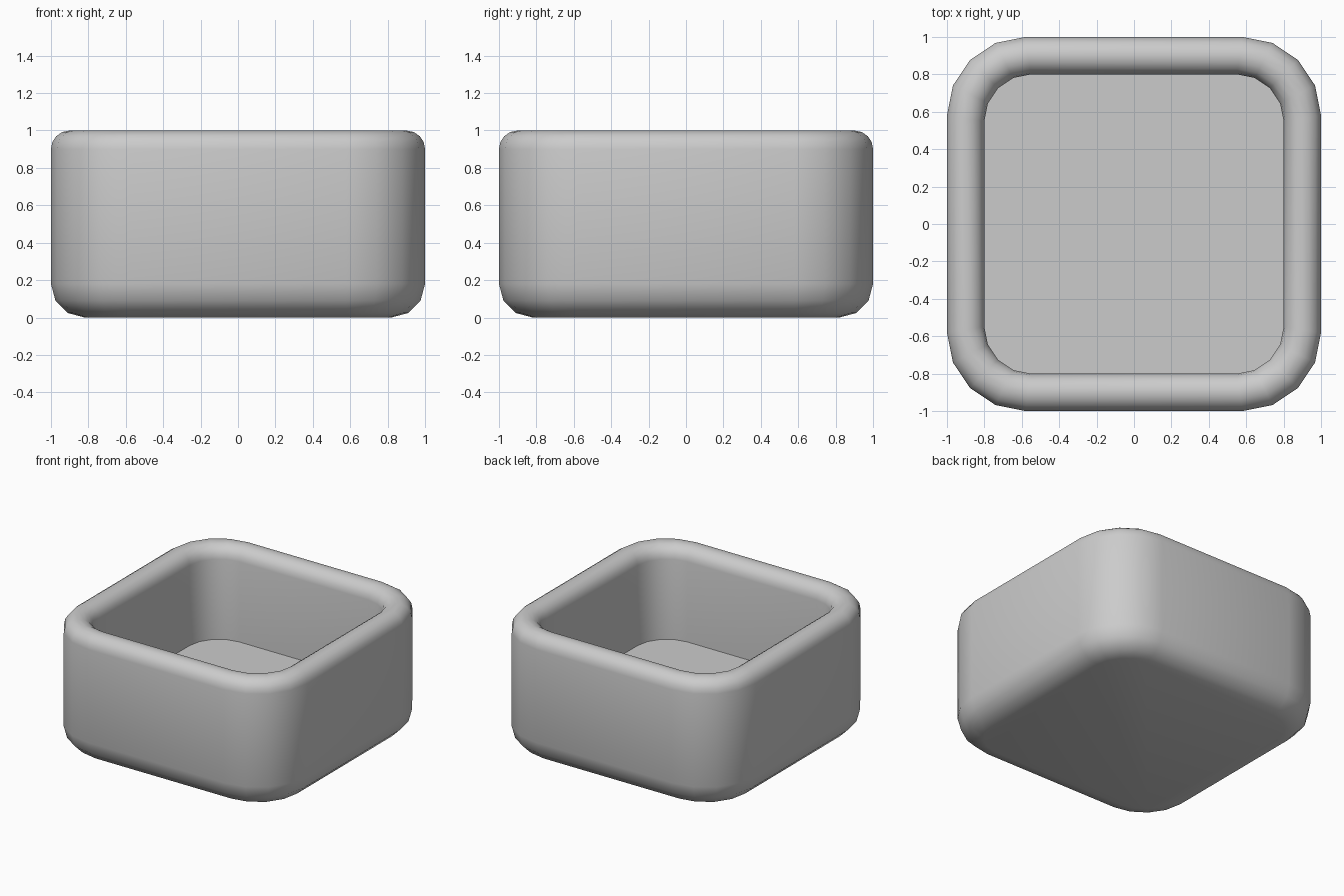
import bpy, bmesh, math

if "Cube" in bpy.data.objects:
    bpy.data.objects.remove(bpy.data.objects["Cube"])

SEG = 4  # segments per rounded corner


def ring(bm, half, radius, z):
    """Closed rounded-square loop of vertices."""
    verts, core = [], half - radius
    for q, (sx, sy) in enumerate([(1, 1), (-1, 1), (-1, -1), (1, -1)]):
        for i in range(SEG + 1):
            a = math.radians(90 * q + 90 * i / SEG)
            verts.append(bm.verts.new((sx * core + radius * math.cos(a),
                                       sy * core + radius * math.sin(a), z)))
    return verts


# Profile as (half width, corner radius, height), from underside to inner floor
profile = []
for i in range(4):  # rounded bottom edge
    t = math.radians(90 * i / 3)
    half = 0.82 + 0.18 * math.sin(t)
    profile.append((half, half - 0.58, 0.18 - 0.18 * math.cos(t)))
for i in range(9):  # fully rounded rim
    t = math.pi * i / 8
    half = 0.9 + 0.1 * math.cos(t)
    profile.append((half, 0.335 + 0.085 * math.cos(t), 0.9 + 0.1 * math.sin(t)))
profile.append((0.8, 0.25, 0.28))  # foot of the inner wall

# Loft the loops and cap underside and floor
bm = bmesh.new()
rings = [ring(bm, *p) for p in profile]
n = len(rings[0])
for low, high in zip(rings, rings[1:]):
    for i in range(n):
        j = (i + 1) % n
        bm.faces.new((low[i], low[j], high[j], high[i]))
bm.faces.new(rings[0][::-1])
floor = bm.faces.new(rings[-1])
for f in bm.faces:
    f.smooth = True
for e in floor.edges:  # crisp line where floor meets wall
    e.smooth = False

mesh = bpy.data.meshes.new("square_bowl")
bm.to_mesh(mesh)
bm.free()
bowl = bpy.data.objects.new("square_bowl", mesh)
bpy.context.collection.objects.link(bowl)
